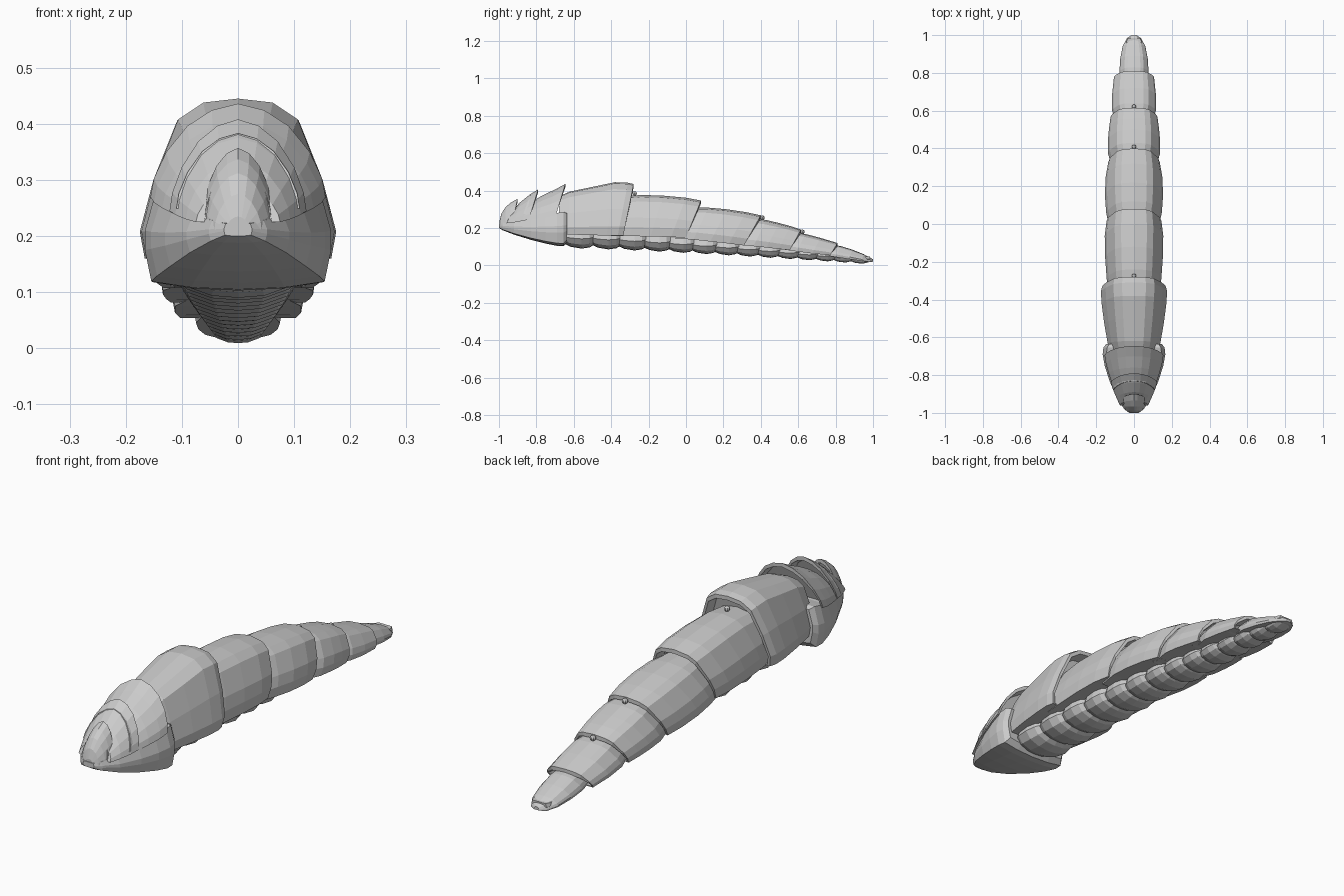
import bpy, bmesh, math

# Half cross-sections, top centre to bottom: (width fraction, height fraction)
BACK = [(0, 1), (.36, .975), (.62, .87), (.86, .5), (1, .17), (.95, 0)]
STRIP = [(0, 1), (.44, .95), (.66, .84), (.93, .45), (1, .22), (.97, 0)]
ARCH = [(0, 1), (.3, .93), (.58, .76), (.82, .48), (.96, .2), (1, 0)]
JAW = [(0, 1), (.88, 1), (1, .6), (1, .4), (.93, .08), (.5, .02), (0, 0)]
SCUTE = [(0, 1), (.9, 1), (1, .55), (.8, .22), (.4, .04), (0, 0)]


def loft(name, profile, stations):
    """Skin mirrored rings; station = (y, half width, z bottom, z top, slant)."""
    bm = bmesh.new()
    closed = profile + [(-x, z) for x, z in reversed(profile) if x > 0]
    rings = []
    for y, hw, z0, z1, slant in stations:
        rings.append([bm.verts.new((fx * hw, y - slant * (1 - fz), z0 + fz * (z1 - z0)))
                      for fx, fz in closed])
    n = len(closed)
    for a, b in zip(rings, rings[1:]):
        for i in range(n):
            j = (i + 1) % n
            bm.faces.new((a[i], a[j], b[j], b[i]))
    bm.faces.new(rings[0])
    bm.faces.new(rings[-1])
    bmesh.ops.recalc_face_normals(bm, faces=bm.faces)
    mesh = bpy.data.meshes.new(name)
    bm.to_mesh(mesh)
    bm.free()
    ob = bpy.data.objects.new(name, mesh)
    bpy.context.collection.objects.link(ob)
    return ob


def shell(name, profile, stations, depth=.05):
    """Plate with a thin rear lip that overhangs the next one."""
    y, hw, z0, z1, s = stations[-1]
    lip = [(y, hw * .93, z0 + .004, z1 - .017, s),
           (y - depth, hw * .9, z0 + .004, z1 - .025, s)]
    return loft(name, profile, stations + lip)


# Back armour plates
shell("shoulder_plate", BACK, [
    (-.68, .125, .17, .37, 0), (-.62, .14, .165, .395, .01), (-.5, .158, .163, .42, .03),
    (-.38, .172, .16, .445, .045), (-.31, .175, .16, .442, .055), (-.28, .167, .16, .435, .055)])
shell("back_plate_1", STRIP, [
    (-.34, .135, .158, .368, .06), (-.24, .145, .157, .377, .06), (-.12, .153, .155, .373, .07),
    (0, .155, .152, .362, .08), (.08, .145, .148, .347, .08)])
shell("back_plate_2", STRIP, [
    (.02, .125, .145, .31, .08), (.12, .147, .138, .309, .08), (.22, .154, .128, .3, .09),
    (.32, .15, .117, .285, .09), (.40, .136, .107, .268, .09)])
shell("back_plate_3", STRIP, [
    (.35, .115, .11, .252, .07), (.43, .138, .103, .243, .07), (.5, .138, .096, .226, .07),
    (.56, .132, .088, .21, .065), (.615, .124, .082, .192, .06)])
shell("back_plate_4", STRIP, [
    (.57, .095, .085, .178, .05), (.64, .116, .075, .168, .05), (.72, .116, .064, .147, .045),
    (.81, .106, .054, .12, .04)])
loft("tail_plate", STRIP, [
    (.77, .068, .055, .112, .03), (.83, .077, .045, .103, .03), (.89, .073, .034, .084, .02),
    (.95, .06, .024, .06, .01), (.985, .036, .018, .042, 0), (1.0, .012, .02, .033, 0)])

# Jaw
loft("jaw", JAW, [
    (-1.0, .025, .2, .222, 0), (-.98, .052, .188, .228, 0), (-.92, .092, .165, .236, 0),
    (-.83, .13, .137, .252, 0), (-.75, .155, .117, .268, 0), (-.69, .166, .105, .28, 0),
    (-.655, .162, .103, .286, 0), (-.635, .148, .125, .278, 0)])

# Overlapping head scales, each ending in a raised rear tip
shell("nose_scale", ARCH, [
    (-.998, .022, .21, .235, 0), (-.988, .042, .212, .275, 0), (-.965, .056, .215, .312, 0),
    (-.935, .064, .22, .337, .01), (-.9, .066, .225, .357, .03)], .03)
shell("brow_scale", ARCH, [
    (-.93, .075, .225, .29, .03), (-.89, .093, .23, .335, .03), (-.84, .112, .238, .375, .035),
    (-.79, .122, .245, .408, .05)], .04)
shell("crown_scale", ARCH, [
    (-.82, .115, .24, .345, .03), (-.76, .135, .25, .378, .03), (-.7, .15, .26, .406, .035),
    (-.645, .156, .27, .436, .05)], .04)

# Belly scutes, shrinking and sinking towards the tail
COUNT = 15
y = -.66
step = .148
ratio = .962
for i in range(COUNT):
    t = (y + .66) / 1.65
    w = .118 * (1 - .68 * t ** 1.6)
    low = .09 - .088 * t ** 1.25
    top = .185 - .15 * t ** 1.3
    end = min(y + step * 1.15, .995)
    d = end - y
    loft(f"belly_scute_{i + 1}", SCUTE, [
        (y, w * .74, low + .03 * (1 - .6 * t), top, 0),
        (y + d * .25, w * .93, low + .01 * (1 - .6 * t), top, 0),
        (y + d * .6, w, low, top, 0),
        (y + d * .85, w * .93, low + .006, top, 0),
        (end, w * .75, low + .022 * (1 - .6 * t), top, 0)])
    y += step
    step *= ratio
    if y > .95:
        break

# Small beads behind the ridge
for i, (by, bz) in enumerate([(-.275, .385), (.408, .255), (.622, .18)]):
    bpy.ops.mesh.primitive_uv_sphere_add(segments=8, ring_count=6, radius=.012, location=(0, by, bz))
    bpy.context.object.name = f"ridge_bead_{i + 1}"
